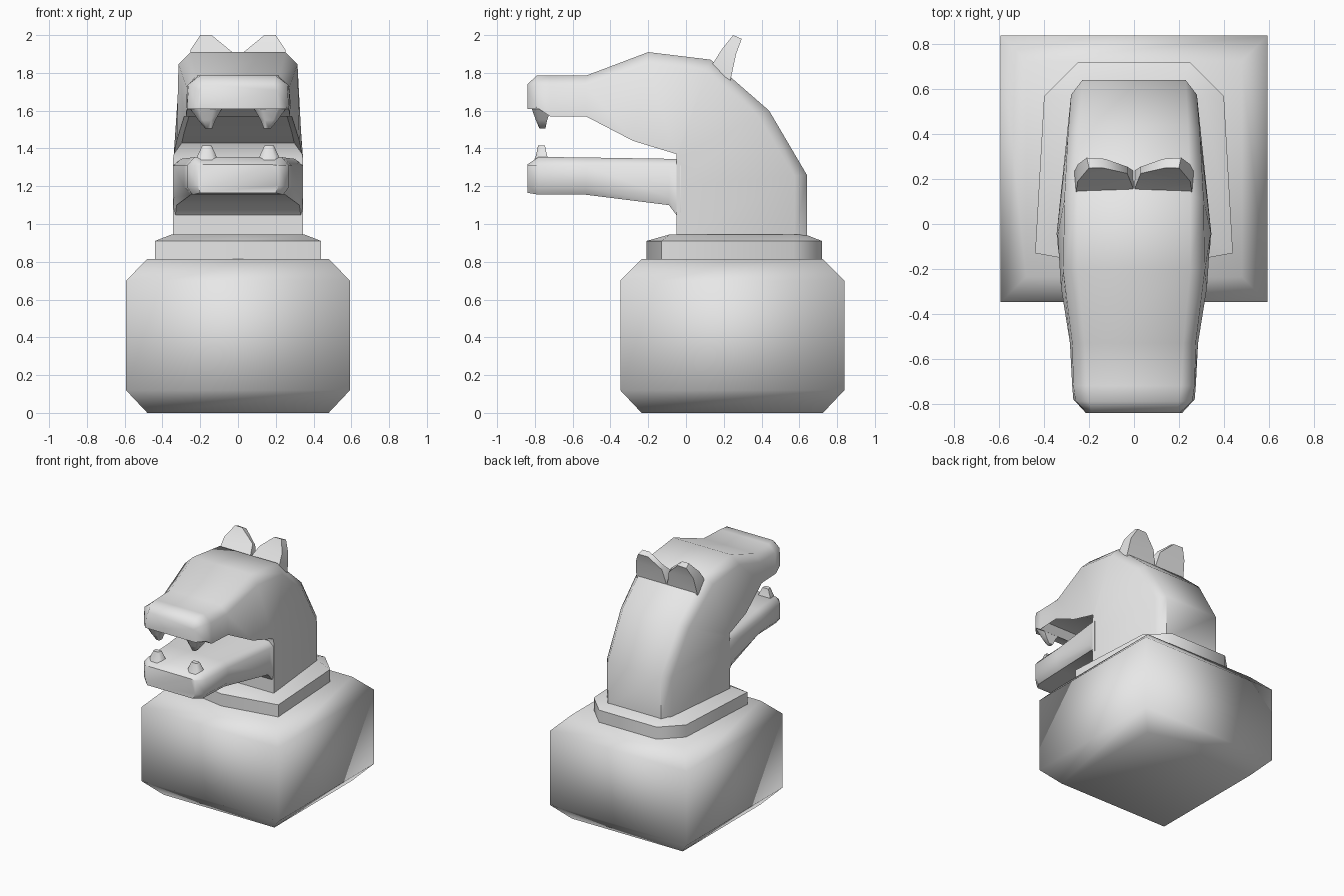
import bpy, bmesh, math
from mathutils import Vector

if "Cube" in bpy.data.objects:
    bpy.data.objects.remove(bpy.data.objects["Cube"])

stone = bpy.data.materials.new("grey stone")
stone.use_nodes = True
stone.diffuse_color = (0.8, 0.8, 0.8, 1)
stone.node_tree.nodes["Principled BSDF"].inputs["Base Color"].default_value = (0.8, 0.8, 0.8, 1)


def loft(name, rings, angle=60, hollow=None):
    """Skin closed rings of points; hollow = (side, first, last, inset, depth)."""
    bm = bmesh.new()
    loops = [[bm.verts.new(p) for p in ring] for ring in rings]
    n = len(loops[0])
    strips = []
    for a, b in zip(loops, loops[1:]):
        strips.append([bm.faces.new((a[i], a[(i + 1) % n], b[(i + 1) % n], b[i]))
                       for i in range(n)])
    bm.faces.new(loops[0][::-1])
    bm.faces.new(loops[-1])
    bmesh.ops.recalc_face_normals(bm, faces=bm.faces)
    if hollow:
        side, first, last, inset, depth = hollow
        bmesh.ops.inset_region(bm, faces=[s[side] for s in strips[first:last]],
                               thickness=inset, depth=depth, use_even_offset=True)
    mesh = bpy.data.meshes.new(name)
    bm.to_mesh(mesh)
    bm.free()
    mesh.materials.append(stone)
    obj = bpy.data.objects.new(name, mesh)
    bpy.context.collection.objects.link(obj)
    bpy.ops.object.select_all(action="DESELECT")
    obj.select_set(True)
    bpy.context.view_layer.objects.active = obj
    bpy.ops.object.shade_smooth_by_angle(angle=math.radians(angle))
    return obj


def mirrored(points):
    """Complete a half outline, given front to back on +x, with its mirror."""
    return points + [(-x, *rest) for x, *rest in reversed(points)]


# Chamfered block base
def square(r, z, cy=0.245):
    return [(sx * r, cy + sy * r, z) for sx, sy in ((-1, -1), (1, -1), (1, 1), (-1, 1))]


loft("base_block", [square(0.48, 0), square(0.593, 0.12),
                    square(0.593, 0.70), square(0.48, 0.815)], 120)

# Collar with a pointed front and cut back corners
def collar_ring(grow, z, front):
    half = [(0.44 - grow, -0.13 + grow * 0.5), (0.40 - grow, 0.57), (0.25 - grow * 0.4, 0.72 - grow)]
    return [(x, y, z) for x, y in [(0, front)] + mirrored(half)]


loft("collar", [collar_ring(0, 0.80, -0.21), collar_ring(0, 0.91, -0.21),
                collar_ring(0.09, 0.945, -0.08)])

# Neck and upper head: outer (y, z), inner (y, z), outer, side and inner half widths
stations = [
    ((0.64, 0.92), (-0.05, 0.92), 0.23, 0.28, 0.345),
    ((0.64, 1.26), (-0.05, 1.20), 0.23, 0.28, 0.345),
    ((0.44, 1.60), (-0.05, 1.34), 0.24, 0.295, 0.345),
    ((0.13, 1.87), (-0.05, 1.37), 0.25, 0.31, 0.34),
    ((-0.20, 1.91), (-0.28, 1.44), 0.25, 0.315, 0.325),
    ((-0.53, 1.785), (-0.53, 1.57), 0.22, 0.275, 0.285),
    ((-0.72, 1.785), (-0.72, 1.57), 0.21, 0.27, 0.275),
    ((-0.79, 1.785), (-0.78, 1.61), 0.20, 0.26, 0.27),
    ((-0.84, 1.74), (-0.84, 1.61), 0.19, 0.205, 0.215),
]
rings = []
for outer, inner, w_out, w_side, w_in in stations:
    o, i = Vector(outer), Vector(inner)
    edge = o + (i - o).normalized() * min(0.065, (i - o).length * 0.25)
    rings.append(mirrored([(w_in, *i), (w_side, *edge), (w_out, *o)]))
loft("neck_and_head", rings, 50, hollow=(5, 3, 6, 0.04, -0.05))

# Lower jaw: y, bottom, rim and gum heights, bottom and rim half widths
jaw = []
for y, low, rim, gum, w_low, w_rim in [
        (-0.03, 1.02, 1.31, 1.345, 0.335, 0.343),
        (-0.09, 1.10, 1.31, 1.345, 0.325, 0.34),
        (-0.53, 1.155, 1.31, 1.352, 0.25, 0.285),
        (-0.78, 1.155, 1.31, 1.355, 0.24, 0.27),
        (-0.84, 1.165, 1.31, 1.315, 0.20, 0.215)]:
    jaw.append(mirrored([(w_low, y, low), (w_rim, y, low + 0.04),
                         (w_rim, y, rim), (w_rim - 0.04, y, gum)]))
loft("lower_jaw", jaw, 50)


# Fangs and ears, one on each side
def fang_ring(sx, x, y, z, rx, ry):
    return [(sx * (x + a * rx), y + b * ry, z)
            for a, b in ((-1, -0.5), (-0.5, -1), (0.5, -1), (1, -0.5), (1, 1), (-1, 1))]


for side, sx in (("left", 1), ("right", -1)):
    loft(side + "_lower_fang", [fang_ring(sx, 0.165, -0.765, 1.30, 0.07, 0.055),
                                fang_ring(sx, 0.165, -0.765, 1.36, 0.05, 0.03),
                                fang_ring(sx, 0.165, -0.765, 1.415, 0.025, 0.018)])
    loft(side + "_upper_fang", [fang_ring(sx, 0.17, -0.765, 1.62, 0.09, 0.055),
                                fang_ring(sx, 0.165, -0.765, 1.55, 0.045, 0.03),
                                fang_ring(sx, 0.155, -0.76, 1.505, 0.018, 0.016)])
    ear = [[(0.0, 0.15, 1.84), (0.26, 0.13, 1.83), (0.265, 0.235, 1.76), (0.0, 0.235, 1.76)],
           [(0.03, 0.225, 1.91), (0.25, 0.19, 1.925), (0.25, 0.265, 1.90), (0.03, 0.255, 1.89)],
           [(0.14, 0.25, 2.0), (0.20, 0.25, 2.0), (0.21, 0.295, 1.98), (0.13, 0.29, 1.98)]]
    loft(side + "_ear", [[(sx * x, y, z) for x, y, z in ring] for ring in ear])
